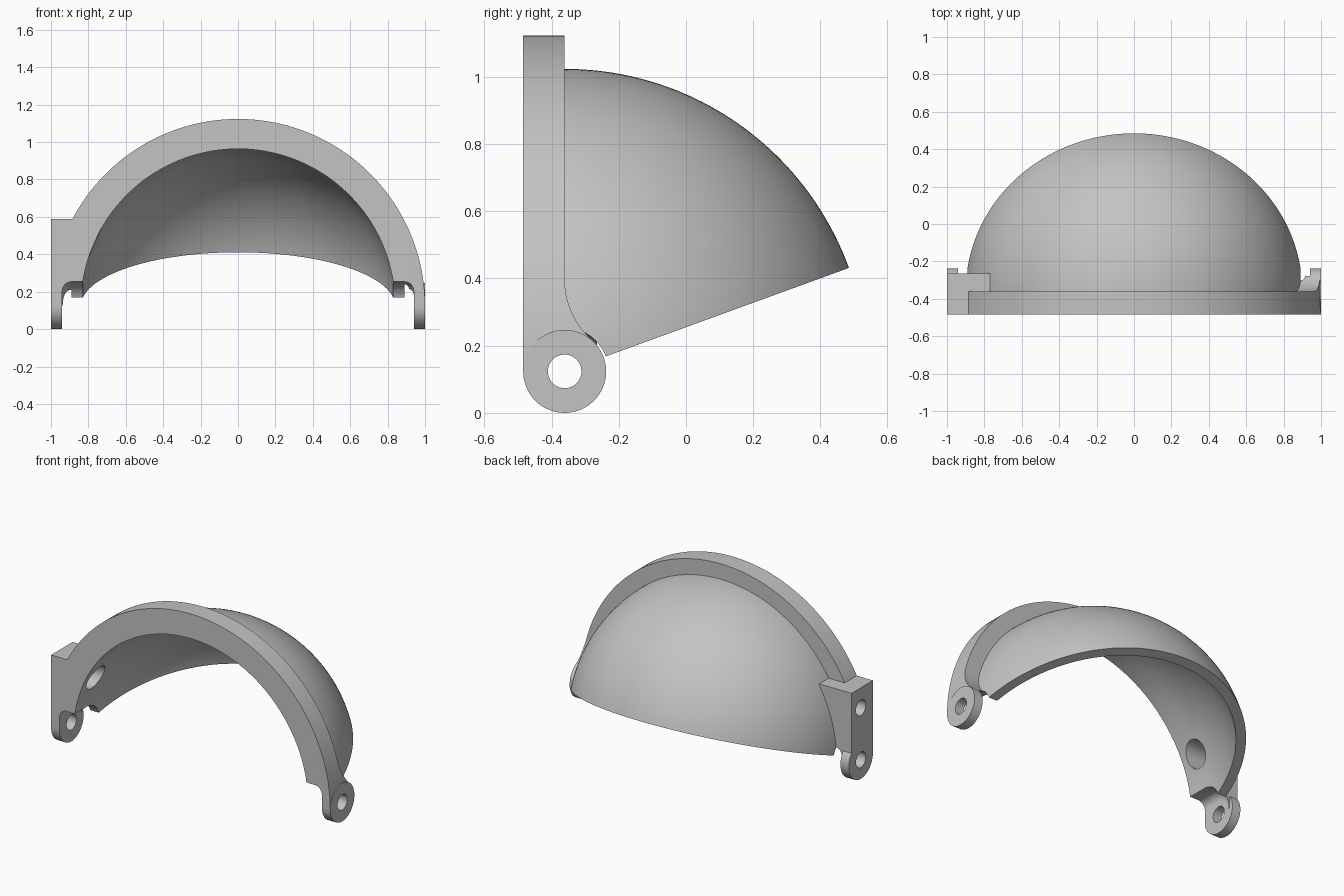
import bpy, bmesh
from math import sin, cos, pi, sqrt, radians, atan2
from mathutils import Matrix, Vector

old = bpy.data.objects.get("Cube")
if old:
    bpy.data.objects.remove(old, do_unlink=True)

PY, PZ = -0.361, 0.1235        # hinge axis, also the dome centre
EAR = 0.1235                   # ear radius and flange thickness
OUT, IN, RIM = 0.90, 0.84, 1.0
FRONT = PY - EAR

mat = bpy.data.materials.new("light_grey")
mat.use_nodes = True
grey = (0.55, 0.55, 0.55, 1)
mat.diffuse_color = grey
mat.node_tree.nodes["Principled BSDF"].inputs["Base Color"].default_value = grey


def finish(name, bm):
    bmesh.ops.recalc_face_normals(bm, faces=bm.faces)
    me = bpy.data.meshes.new(name)
    bm.to_mesh(me)
    bm.free()
    me.materials.append(mat)
    ob = bpy.data.objects.new(name, me)
    bpy.context.collection.objects.link(ob)
    return ob


def loft(name, rings):
    """Closed solid through a list of equal-length point loops."""
    bm = bmesh.new()
    rows = [[bm.verts.new(p) for p in ring] for ring in rings]
    n = len(rows[0])
    for a, b in zip(rows, rows[1:]):
        for i in range(n):
            j = (i + 1) % n
            bm.faces.new((a[i], a[j], b[j], b[i]))
    bm.faces.new(rows[0])
    bm.faces.new(rows[-1])
    return finish(name, bm)


def prism_x(name, pts, x0, x1):
    return loft(name, [[(x, y, z) for y, z in pts] for x in (x0, x1)])


def prism_y(name, pts, y0, y1):
    return loft(name, [[(x, y, z) for x, z in pts] for y in (y0, y1)])


def circle(cx, cy, r, n=64):
    return [(cx + r * cos(2 * pi * i / n), cy + r * sin(2 * pi * i / n)) for i in range(n)]


def arc(cx, cy, r, a0, a1, n):
    return [(cx + r * cos(a0 + (a1 - a0) * i / n),
             cy + r * sin(a0 + (a1 - a0) * i / n)) for i in range(n + 1)]


def combine(target, tool, op):
    """Apply a boolean and discard the tool."""
    mod = target.modifiers.new("bool", 'BOOLEAN')
    mod.operation, mod.solver, mod.object = op, 'EXACT', tool
    bpy.context.view_layer.objects.active = target
    bpy.ops.object.modifier_apply(modifier=mod.name)
    bpy.data.objects.remove(tool, do_unlink=True)


# Flange: half ring at the front
ring = arc(0, PZ, RIM, 0, pi, 96) + arc(0, PZ, IN, pi, 0, 96)
cover = prism_y("dome_cover", ring, FRONT, PY)

# Dome shell: curved strip swept about the hinge axis
end = 0.07
strip = arc(0, 0, OUT, end, pi - end, 96) + arc(0, 0, IN, pi - end, end, 96)
sweep = []
for i in range(49):
    t = radians(20 + 71 * i / 48)
    sweep.append([(x, PY + r * cos(t), PZ + r * sin(t)) for x, r in strip])
shell = loft("dome_shell", sweep)

# Gusset: concave web blending the flange into the left ear
rise = 0.275
R = (rise ** 2 - EAR ** 2) / (2 * EAR)
stop = pi + atan2(rise, R)
web = arc(PY + R, PZ + rise, R, pi, stop, 16)
web += [(PY, PZ), (PY - 0.06, PZ), (PY - 0.06, PZ + rise)]
gusset = prism_x("gusset", web, 0.86, 1.05)
combine(gusset, prism_y("rim_limit", circle(0, PZ, RIM, 192), -1, 1), 'INTERSECT')

# Bracket: block on the right side, hollowed to follow the dome
block = [(FRONT, PZ), (-0.265, PZ), (-0.265, 0.59), (FRONT, 0.59)]
bracket = prism_x("bracket", block, -1, -0.77)
bm = bmesh.new()
bmesh.ops.create_uvsphere(bm, u_segments=96, v_segments=48, radius=0.87,
                          matrix=Matrix.Translation((0, PY, PZ)))
combine(bracket, finish("cavity", bm), 'DIFFERENCE')
combine(bracket, prism_y("bore", circle(0, PZ, 0.87, 96), -0.7, PY), 'DIFFERENCE')

for part in (shell, gusset, bracket):
    combine(cover, part, 'UNION')

# Hinge slot: rounded clearance between the two ears
depth, fillet, wide = 0.13, 0.05, 0.94
stations = []
for i in range(9):
    a = pi / 2 * i / 8
    stations.append((wide - fillet + fillet * sin(a), depth - fillet + fillet * cos(a)))
stations = [(-x, r) for x, r in reversed(stations)] + stations
slot = [[(x, y, z) for y, z in
         arc(PY, PZ, r, -pi / 2, pi / 2, 32) + [(-0.8, PZ + r), (-0.8, PZ - r)]]
        for x, r in stations]
combine(cover, loft("hinge_slot", slot), 'DIFFERENCE')

# Hinge ears
for x0, x1 in ((-1, -wide), (wide, 1)):
    combine(cover, prism_x("ear", circle(PY, PZ, EAR), x0, x1), 'UNION')

# Hinge holes, bracket bolt hole and its counterbore
combine(cover, prism_x("hinge_hole", circle(PY, PZ, 0.05, 48), -1.2, 1.2), 'DIFFERENCE')
combine(cover, prism_x("bolt_hole", circle(PY, 0.46, 0.05, 48), -1.2, -0.6), 'DIFFERENCE')
combine(cover, prism_x("bolt_recess", circle(PY, 0.46, 0.08, 48), -0.9, -0.6), 'DIFFERENCE')

# Smooth curved surfaces, keep edges crisp
bpy.ops.object.select_all(action='DESELECT')
cover.select_set(True)
bpy.context.view_layer.objects.active = cover
bpy.ops.object.shade_smooth_by_angle(angle=radians(25))
